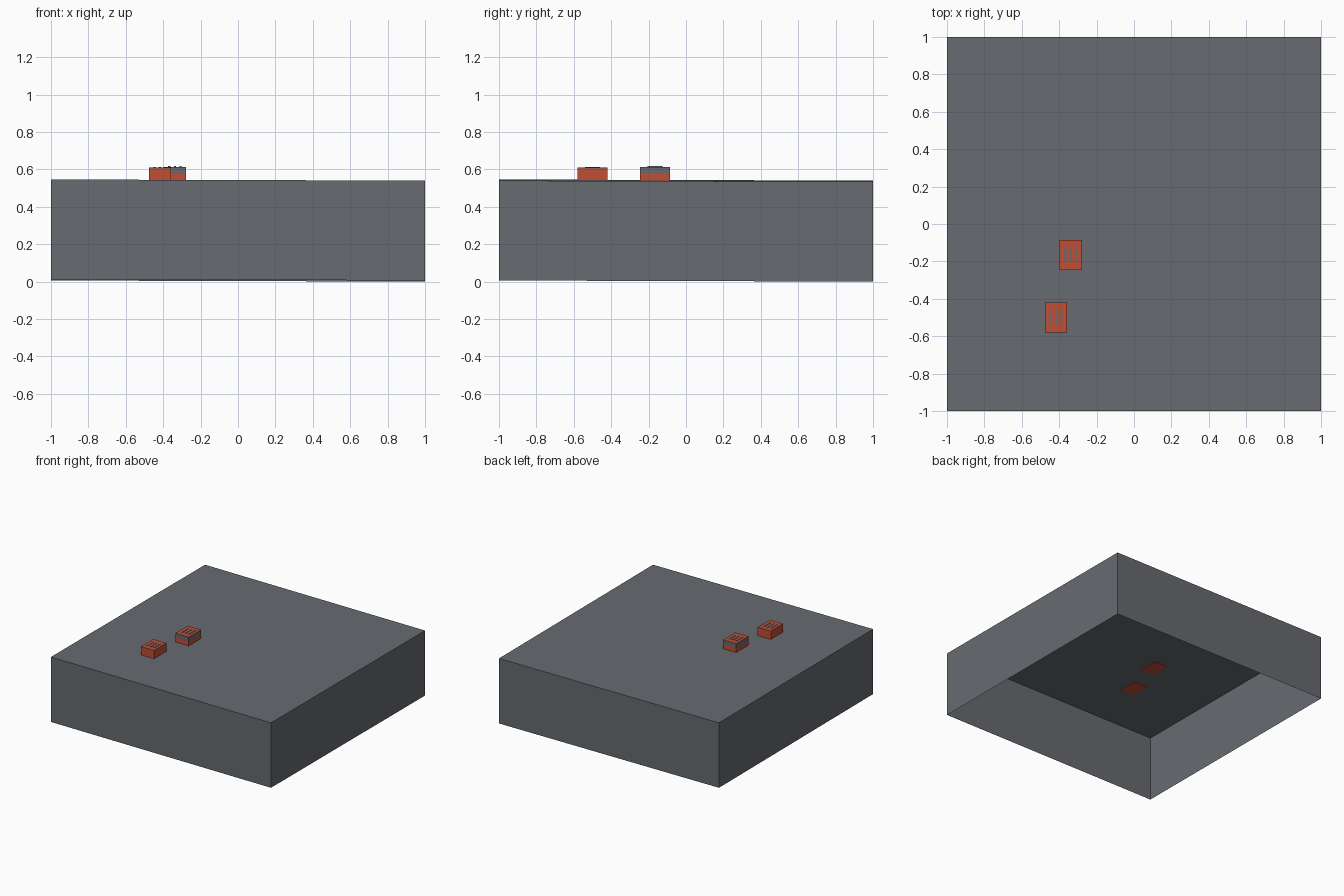
import bpy
import bmesh
from mathutils import Vector

cube = bpy.data.objects.get("Cube")
if cube:
    bpy.data.objects.remove(cube, do_unlink=True)


def make_material(name, rgb):
    mat = bpy.data.materials.new(name)
    mat.use_nodes = True
    colour = (*rgb, 1.0)
    mat.diffuse_color = colour
    mat.node_tree.nodes["Principled BSDF"].inputs["Base Color"].default_value = colour
    return mat


SLATE = make_material("slate grey", (0.135, 0.145, 0.16))
ORANGE = make_material("brick orange", (0.53, 0.075, 0.035))


def finish(name, bm):
    mesh = bpy.data.meshes.new(name)
    bm.to_mesh(mesh)
    bm.free()
    mesh.materials.append(SLATE)
    mesh.materials.append(ORANGE)
    obj = bpy.data.objects.new(name, mesh)
    bpy.context.collection.objects.link(obj)
    return obj


def box(bm, low, high):
    """Add an axis-aligned box between two corners."""
    low, high = Vector(low), Vector(high)
    verts = bmesh.ops.create_cube(bm, size=1)["verts"]
    for v in verts:
        v.co = (low + high) / 2 + v.co * (high - low)
    return verts


# Ground block: thin shell, open underneath, with a slight slope
bm = bmesh.new()
box(bm, (-1, -1, 0.006), (1, 1, 0.54))
bm.normal_update()
bmesh.ops.delete(bm, geom=[f for f in bm.faces if f.normal.z < -0.9], context="FACES_ONLY")
for v in bm.verts:
    v.co.z -= 0.003 * (v.co.x + v.co.y)
finish("ground_block", bm)


def hut(name, x, y, top, split):
    """Small block with an orange base and roof, and a grey upper band."""
    bm = bmesh.new()
    box(bm, (x - 0.06, y - 0.08, 0.538), (x + 0.06, y + 0.08, top))
    bmesh.ops.bisect_plane(bm, geom=bm.verts[:] + bm.edges[:] + bm.faces[:],
                           plane_co=(0, 0, split), plane_no=(0, 0, 1))
    bm.normal_update()
    for f in bm.faces:
        is_roof = f.normal.z > 0.9
        f.material_index = int(is_roof or f.calc_center_median().z < split)
    finish(name, bm)

    # Three grey strips along the roof
    bm = bmesh.new()
    for dx in (-0.03, 0, 0.03):
        box(bm, (x + dx - 0.006, y - 0.04, top - 0.002),
            (x + dx + 0.006, y + 0.04, top + 0.003))
    finish(name + "_roof_strips", bm)


hut("front_hut", -0.417, -0.5, 0.611, 0.604)
hut("rear_hut", -0.337, -0.165, 0.614, 0.578)
